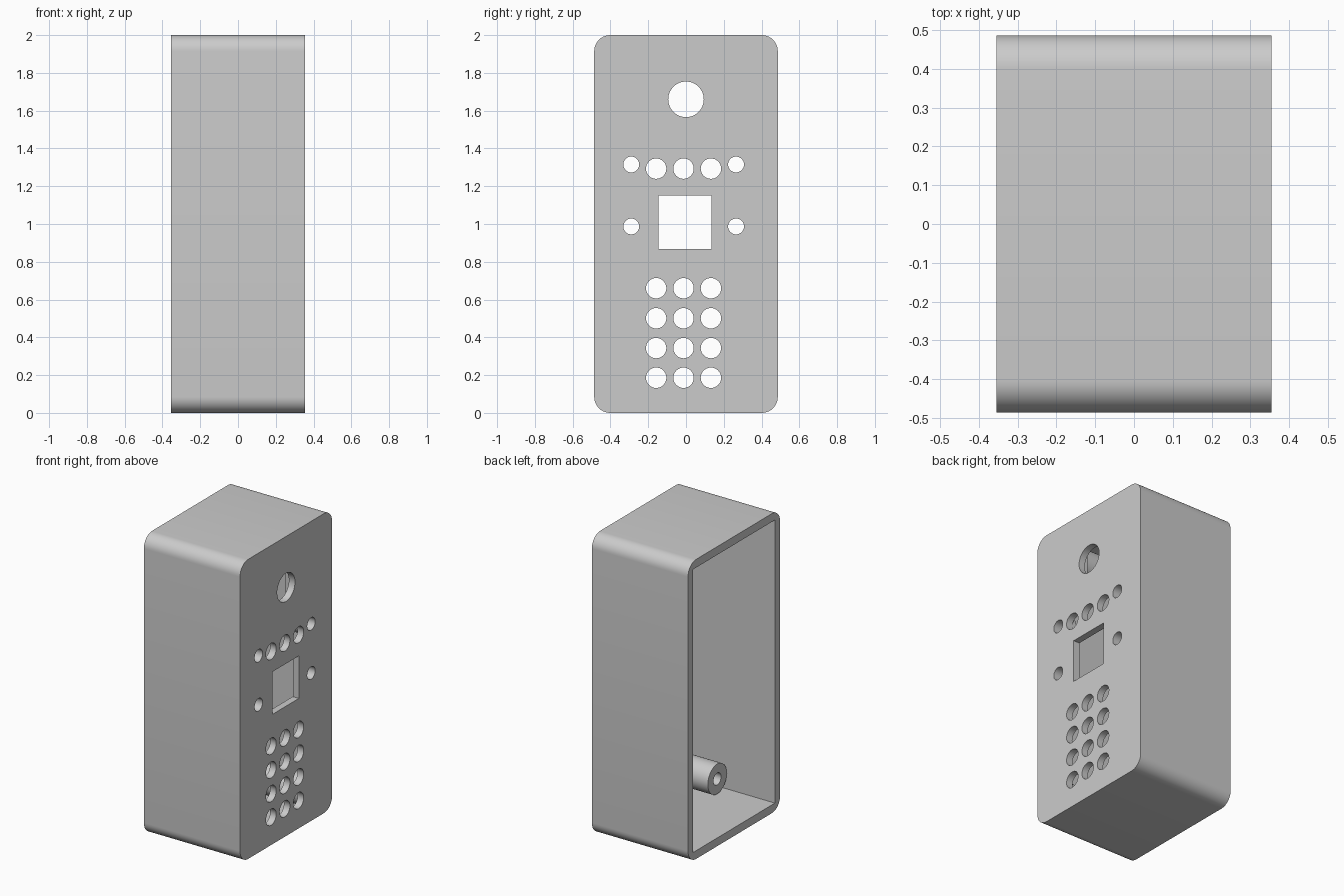
import bpy, bmesh, math
from mathutils import Matrix, Vector

old = bpy.data.objects.get("Cube")
if old:
    bpy.data.objects.remove(old, do_unlink=True)

DEPTH, WIDTH, HEIGHT = 0.71, 0.972, 2.0
WALL, PANEL, CORNER = 0.055, 0.045, 0.085
FRONT = DEPTH / 2
INNER = FRONT - PANEL

grey = bpy.data.materials.new("plain grey")
grey.use_nodes = True
grey.diffuse_color = (0.6, 0.6, 0.6, 1)
grey.node_tree.nodes["Principled BSDF"].inputs["Base Color"].default_value = (0.6, 0.6, 0.6, 1)


def finish(bm, name):
    bmesh.ops.recalc_face_normals(bm, faces=bm.faces)
    mesh = bpy.data.meshes.new(name)
    bm.to_mesh(mesh)
    bm.free()
    mesh.materials.append(grey)
    obj = bpy.data.objects.new(name, mesh)
    bpy.context.collection.objects.link(obj)
    return obj


def select(obj):
    bpy.ops.object.select_all(action='DESELECT')
    obj.select_set(True)
    bpy.context.view_layer.objects.active = obj


def smooth(obj):
    select(obj)
    bpy.ops.object.shade_smooth_by_angle(angle=math.radians(35))


def add_box(bm, low, high):
    low, high = Vector(low), Vector(high)
    size = Matrix.Diagonal((*(high - low), 1))
    return bmesh.ops.create_cube(bm, size=1, matrix=Matrix.Translation((low + high) / 2) @ size)


def add_rod(bm, x0, x1, y, z, r, segments=32):
    place = Matrix.Translation(((x0 + x1) / 2, y, z)) @ Matrix.Rotation(math.pi / 2, 4, 'Y')
    bmesh.ops.create_cone(bm, cap_ends=True, segments=segments, radius1=r, radius2=r,
                          depth=x1 - x0, matrix=place)


def cut(obj, bm):
    cutter = finish(bm, "cutter")
    cutter.hide_render = True
    mod = obj.modifiers.new("cut", 'BOOLEAN')
    mod.operation, mod.solver, mod.object = 'DIFFERENCE', 'EXACT', cutter
    select(obj)
    bpy.ops.object.modifier_apply(modifier=mod.name)
    bpy.data.objects.remove(cutter, do_unlink=True)


def tube(name, x0, x1, y, z, outer, inner):
    # Hollow post along x, spun from a rectangular section
    bm = bmesh.new()
    section = [(x0, inner), (x1, inner), (x1, outer), (x0, outer)]
    verts = [bm.verts.new((x, y + r, z)) for x, r in section]
    edges = [bm.edges.new((verts[i], verts[(i + 1) % 4])) for i in range(4)]
    bmesh.ops.spin(bm, geom=verts + edges, cent=(0, y, z), axis=(1, 0, 0),
                   angle=math.tau, steps=32, use_merge=True)
    bmesh.ops.remove_doubles(bm, verts=bm.verts, dist=1e-5)
    smooth(finish(bm, name))


# Housing: block with its four long edges rounded
bm = bmesh.new()
add_box(bm, (-FRONT, -WIDTH / 2, 0), (FRONT, WIDTH / 2, HEIGHT))
long_edges = [e for e in bm.edges if abs(e.verts[0].co.x - e.verts[1].co.x) > 0.1]
bmesh.ops.bevel(bm, geom=long_edges, offset=CORNER, segments=10, profile=0.5, affect='EDGES')
housing = finish(bm, "housing")

# Open cavity
bm = bmesh.new()
add_box(bm, (-1, WALL - WIDTH / 2, WALL), (INNER, WIDTH / 2 - WALL, HEIGHT - WALL))
cut(housing, bm)

# Panel openings: sensor, display, fixing holes and button holes
fixings = [(y, z) for y in (-0.29, 0.265) for z in (0.987, 1.315)]
bm = bmesh.new()
add_rod(bm, 0.2, 0.5, 0, 1.66, 0.094, 48)
add_box(bm, (0.2, -0.145, 0.867), (0.5, 0.135, 1.151))
for y, z in fixings:
    add_rod(bm, 0.2, 0.5, y, z, 0.042)
for z in (0.186, 0.343, 0.501, 0.66, 1.293):
    for column in (-1, 0, 1):
        add_rod(bm, 0.2, 0.5, -0.013 + column * 0.145, z, 0.054)
cut(housing, bm)
smooth(housing)

# Short standoffs behind the fixing holes
for i, (y, z) in enumerate(fixings):
    tube(f"display_standoff_{i + 1}", INNER - 0.035, INNER, y, z, 0.075, 0.042)

# Long screw posts in the four corners
for side, y in (("left", 0.33), ("right", -0.33)):
    for level, z in (("lower", 0.16), ("upper", HEIGHT - 0.16)):
        tube(f"screw_post_{level}_{side}", 0, INNER, y, z, 0.1, 0.04)

# Guide plates beside the sensor opening
for side in (-1, 1):
    bm = bmesh.new()
    y = side * 0.13
    add_box(bm, (INNER - 0.04, y - 0.015, 1.54), (INNER, y + 0.015, 1.78))
    finish(bm, "sensor_guide_back" if side > 0 else "sensor_guide_front")
